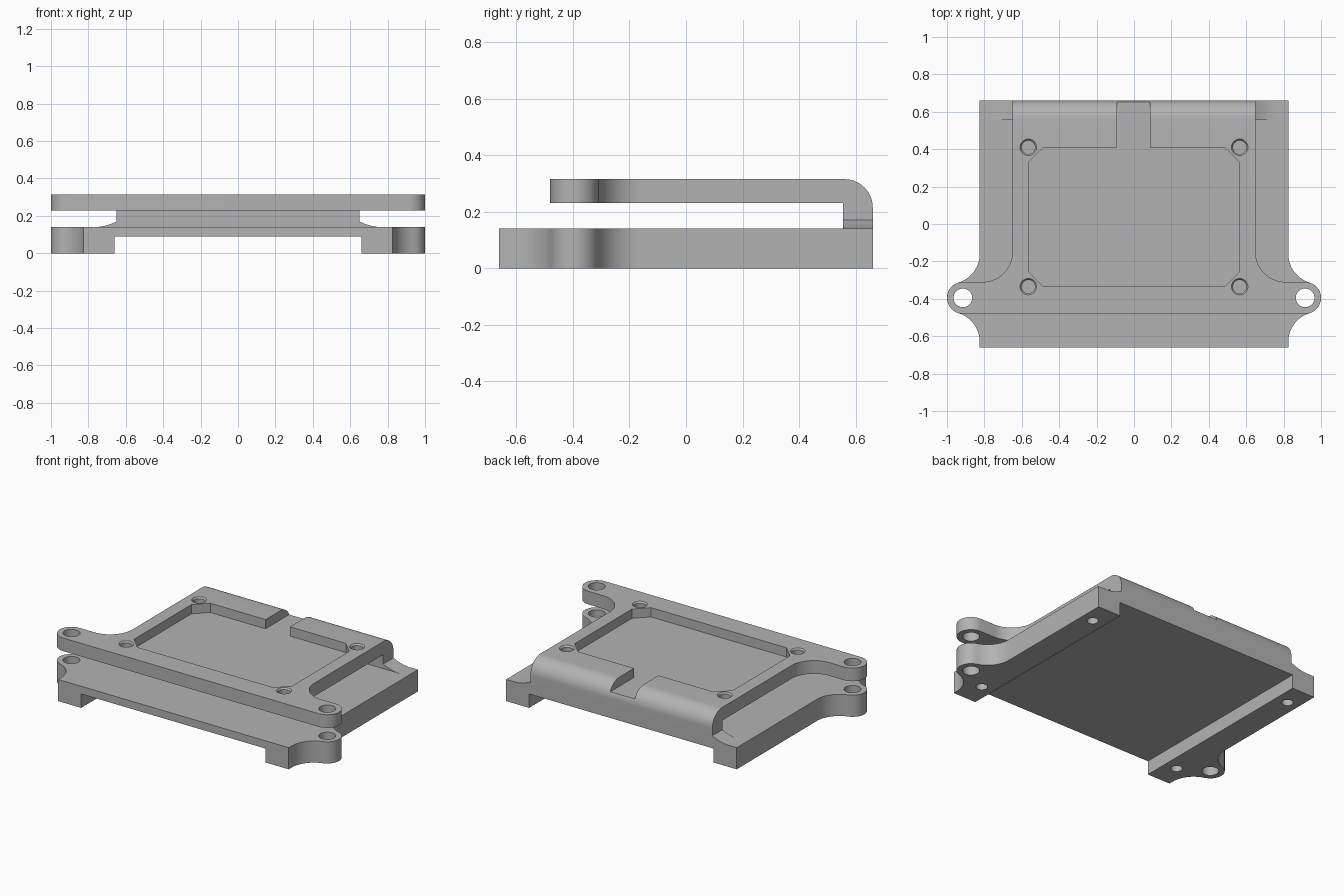
import bpy, bmesh
from math import sin, cos, radians
from mathutils import Matrix

cube = bpy.data.objects.get("Cube")
if cube:
    bpy.data.objects.remove(cube, do_unlink=True)

grey = bpy.data.materials.new("plain grey")
grey.use_nodes = True
colour = (0.45, 0.45, 0.45, 1)
grey.diffuse_color = colour
grey.node_tree.nodes["Principled BSDF"].inputs["Base Color"].default_value = colour


def finish_mesh(name, bm):
    bmesh.ops.recalc_face_normals(bm, faces=bm.faces[:])
    mesh = bpy.data.meshes.new(name)
    bm.to_mesh(mesh)
    bm.free()
    ob = bpy.data.objects.new(name, mesh)
    bpy.context.collection.objects.link(ob)
    mesh.materials.append(grey)
    return ob


def prism(name, points, lo, hi, axis="z"):
    """Extrude a closed 2D profile along an axis."""
    place = {"x": lambda u, v, w: (w, u, v),
             "y": lambda u, v, w: (u, w, v),
             "z": lambda u, v, w: (u, v, w)}[axis]
    bm = bmesh.new()
    bottom = [bm.verts.new(place(u, v, lo)) for u, v in points]
    top = [bm.verts.new(place(u, v, hi)) for u, v in points]
    bm.faces.new(bottom)
    bm.faces.new(top)
    n = len(points)
    for i in range(n):
        j = (i + 1) % n
        bm.faces.new((bottom[i], bottom[j], top[j], top[i]))
    return finish_mesh(name, bm)


def drill(x, y, lo, hi, r_low, r_high):
    bm = bmesh.new()
    bmesh.ops.create_cone(bm, cap_ends=True, segments=32, radius1=r_low, radius2=r_high,
                          depth=hi - lo, matrix=Matrix.Translation((x, y, (lo + hi) / 2)))
    return finish_mesh("drill", bm)


def arc(cx, cy, r, start, end, steps=14):
    angles = [radians(start + (end - start) * i / steps) for i in range(steps + 1)]
    return [(cx + r * cos(a), cy + r * sin(a)) for a in angles]


def mirrored(half):
    return half + [(-x, y) for x, y in reversed(half)]


def combine(ob, tool, operation="DIFFERENCE"):
    mod = ob.modifiers.new("cut", "BOOLEAN")
    mod.operation = operation
    mod.solver = "EXACT"
    mod.object = tool
    bpy.context.view_layer.objects.active = ob
    bpy.ops.object.modifier_apply(modifier=mod.name)
    bpy.data.objects.remove(tool, do_unlink=True)


EAR_X, EAR_Y, EAR_R = 0.915, -0.395, 0.085
BACK = 0.66

# Base plate with blended ears
base = prism("base_plate", mirrored(
    [(0.825, -BACK)]
    + arc(0.985, -0.63, 0.16, 180, 106.6)
    + arc(EAR_X, EAR_Y, EAR_R, -73.4, 73.4)[1:-1]
    + arc(0.985, -0.16, 0.16, -106.6, -180)
    + [(0.825, BACK)]), 0, 0.14)

# Channel under the base, leaving two rails
combine(base, prism("channel", [(-0.66, -0.1), (0.66, -0.1), (0.66, 0.09), (-0.66, 0.09)],
                    -1, 1, "y"))

# Top bracket: plan outline intersected with a bent side profile
bracket = prism("top_bracket", mirrored(
    arc(EAR_X, EAR_Y, EAR_R, -90, 90)
    + arc(0.81, -0.15, 0.16, 270, 180)
    + [(0.65, 0.8)]), 0.05, 0.4)
bend = ([(-0.8, 0.23), (0.555, 0.23), (0.555, 0.14), (BACK, 0.14)]
        + arc(0.56, 0.215, 0.1, 0, 90) + [(-0.8, 0.315)])
combine(bracket, prism("bend", bend, -1.2, 1.2, "x"), "INTERSECT")

# Chamfered pocket with a cable slot out of the back
pocket = [(-0.485, -0.335), (0.485, -0.335), (0.565, -0.255), (0.565, 0.33), (0.485, 0.41),
          (0.085, 0.41), (0.085, 0.8), (-0.09, 0.8), (-0.09, 0.41), (-0.485, 0.41),
          (-0.565, 0.33), (-0.565, -0.255)]
combine(bracket, prism("pocket", pocket, 0.255, 0.5))

# Ear holes, pocket screw holes and rail screw holes
for side in (-1, 1):
    for part in (base, bracket):
        combine(part, drill(side * EAR_X, EAR_Y, -0.1, 0.5, 0.05, 0.05))
    for y in (-0.335, 0.41):
        combine(bracket, drill(side * 0.565, y, 0.255, 0.4, 0.036, 0.036))
        combine(bracket, drill(side * 0.565, y, 0.305, 0.325, 0.036, 0.052))
    for y in (-0.5, 0.51):
        combine(base, drill(side * 0.745, y, -0.05, 0.08, 0.034, 0.034))

# Flared feet where the rear wall meets the base
parts = [base, bracket]
for side, name in ((1, "left_foot_flare"), (-1, "right_foot_flare")):
    curve = [(side * (0.65 + 0.12 * t), 0.14 + 0.03 * (1 - t) ** 2)
             for t in [i / 10 for i in range(11)]]
    parts.append(prism(name, [(side * 0.65, 0.14)] + curve, 0.555, BACK, "y"))

# Smooth the curves and keep the machined edges crisp
bpy.ops.object.select_all(action="DESELECT")
for part in parts:
    part.select_set(True)
bpy.context.view_layer.objects.active = base
bpy.ops.object.shade_smooth_by_angle(angle=radians(30))
